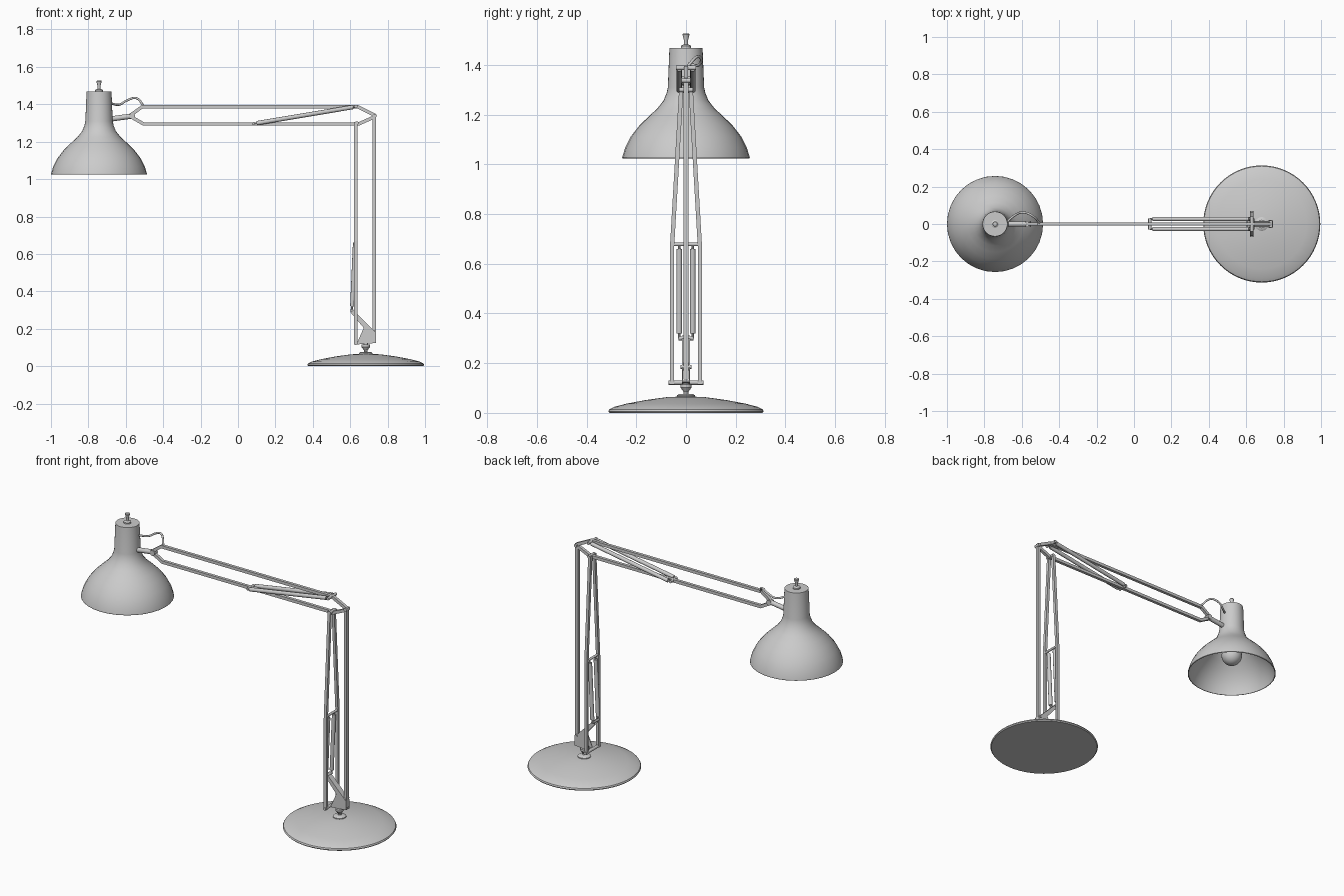
import bpy, bmesh, math
from mathutils import Vector

if "Cube" in bpy.data.objects:
    bpy.data.objects.remove(bpy.data.objects["Cube"])


def finish(name, bm, smooth=False):
    bmesh.ops.recalc_face_normals(bm, faces=bm.faces)
    me = bpy.data.meshes.new(name)
    bm.to_mesh(me)
    bm.free()
    ob = bpy.data.objects.new(name, me)
    bpy.context.collection.objects.link(ob)
    if smooth:
        bpy.ops.object.select_all(action='DESELECT')
        ob.select_set(True)
        bpy.context.view_layer.objects.active = ob
        bpy.ops.object.shade_smooth_by_angle(angle=math.radians(35))
    return ob


def lathe(name, profile, x, segs):
    """Revolve (radius, z) points around the vertical axis at x."""
    bm = bmesh.new()
    vs = [bm.verts.new((r, 0, z)) for r, z in profile]
    es = [bm.edges.new(p) for p in zip(vs, vs[1:])]
    bmesh.ops.spin(bm, geom=vs + es, cent=(0, 0, 0), axis=(0, 0, 1),
                   angle=2 * math.pi, steps=segs)
    bmesh.ops.remove_doubles(bm, verts=bm.verts, dist=1e-5)
    ob = finish(name, bm, True)
    ob.location.x = x
    return ob


def bar(name, pts, normal, w=0.018):
    """Square bar swept with mitred bends along a path lying in one plane."""
    pts, n = [Vector(p) for p in pts], Vector(normal)
    bm = bmesh.new()
    rings = []
    dirs = [(b - a).normalized() for a, b in zip(pts, pts[1:])]
    for i, p in enumerate(pts):
        a, b = dirs[max(i - 1, 0)], dirs[min(i, len(dirs) - 1)]
        t = (a + b).normalized()
        side = n.cross(t).normalized() * (w / 2 / max(t.dot(a), 0.5))
        h = n * (w / 2)
        rings.append([bm.verts.new(p + u * side + v * h)
                      for u, v in ((1, 1), (-1, 1), (-1, -1), (1, -1))])
    for r, s in zip(rings, rings[1:]):
        for k in range(4):
            bm.faces.new((r[k], r[k - 1], s[k - 1], s[k]))
    bm.faces.new(rings[0])
    bm.faces.new(rings[-1])
    return finish(name, bm)


def rod(name, a, b, r, segs=16):
    """Round rod between two points."""
    a, b = Vector(a), Vector(b)
    bm = bmesh.new()
    bmesh.ops.create_cone(bm, cap_ends=True, segments=segs, radius1=r,
                          radius2=r, depth=(b - a).length)
    ob = finish(name, bm, True)
    ob.rotation_euler = (b - a).to_track_quat('Z', 'Y').to_euler()
    ob.location = (a + b) / 2
    return ob


def plate(name, outline, y, t):
    """Flat plate from an (x, z) outline, thickness t along y."""
    bm = bmesh.new()
    f = bm.faces.new([bm.verts.new((x, y - t / 2, z)) for x, z in outline])
    ext = bmesh.ops.extrude_face_region(bm, geom=[f])['geom']
    bmesh.ops.translate(bm, vec=(0, t, 0),
                        verts=[v for v in ext if isinstance(v, bmesh.types.BMVert)])
    return finish(name, bm)


BX, HX = 0.683, -0.743      # base and lamp head axes
X, Y = (1, 0, 0), (0, 1, 0)

# Base and swivel
lathe("base", [(0, 0), (0.308, 0), (0.313, 0.006), (0.309, 0.014), (0.29, 0.024),
               (0.24, 0.037), (0.16, 0.052), (0.08, 0.063), (0, 0.067)], BX, 64)
lathe("swivel", [(0, 0.06), (0.037, 0.062), (0.037, 0.07), (0.03, 0.075),
                 (0.01, 0.077), (0.01, 0.085), (0.023, 0.103), (0.023, 0.115),
                 (0.012, 0.117), (0.012, 0.13), (0, 0.13)], BX, 24)

# Foot bracket: two side plates, a sloping web and a floor
outline = [(0.605, 0.312), (0.602, 0.287), (0.672, 0.205), (0.636, 0.122),
           (0.738, 0.128), (0.738, 0.178)]
for s, side in ((-1, "front"), (1, "back")):
    plate("bracket_" + side, outline, s * 0.0145, 0.005)
plate("bracket_web", [(0.605, 0.312), (0.602, 0.3), (0.73, 0.17), (0.738, 0.178)],
      0, 0.026)
plate("bracket_floor", [(0.636, 0.116), (0.636, 0.122), (0.738, 0.13),
                        (0.738, 0.124)], 0, 0.034)

# Lower arm: splayed pair plus a single rear bar
for s, side in ((-1, "front"), (1, "back")):
    bar("lower_arm_" + side, [(0.63, s * 0.056, 0.115), (0.63, s * 0.056, 0.67),
                              (0.63, s * 0.019, 1.305)], X, 0.017)
    # springs of both arms with their thin end hooks
    y = s * 0.027
    rod("lower_spring_" + side, (0.626, y, 0.66), (0.611, y, 0.32), 0.0115)
    rod("lower_spring_hook_" + side, (0.629, y, 0.678), (0.609, y, 0.3), 0.005, 8)
    rod("upper_spring_" + side, (0.1, y, 1.299), (0.615, y, 1.385), 0.0115)
    rod("upper_spring_hook_" + side, (0.085, y, 1.297), (0.63, y, 1.388), 0.005, 8)
bar("lower_arm_rear", [(0.728, 0, 0.135), (0.728, 0, 1.345)], X, 0.02)

# Cross pins
for name, x, z, half, r in (
        ("foot_pin", 0.63, 0.122, 0.07, 0.009),
        ("lower_spring_top_pin", 0.63, 0.678, 0.056, 0.007),
        ("lower_spring_foot_pin", 0.609, 0.3, 0.03, 0.008),
        ("rear_foot_pin", 0.726, 0.185, 0.022, 0.008),
        ("upper_spring_left_pin", 0.085, 1.297, 0.03, 0.009),
        ("upper_spring_right_pin", 0.63, 1.388, 0.04, 0.009),
        ("elbow_low_pin", 0.635, 1.3, 0.029, 0.009),
        ("elbow_rear_pin", 0.732, 1.338, 0.018, 0.01)):
    rod(name, (x, -half, z), (x, half, z), r)

# Upper arm parallel bars, bent together at the head and at the elbow
bar("upper_arm_top", [(-0.57, 0, 1.345), (-0.512, 0, 1.387), (0.64, 0, 1.387),
                      (0.735, 0, 1.34)], Y)
bar("upper_arm_bottom", [(-0.57, 0, 1.332), (-0.505, 0, 1.295), (0.645, 0, 1.295),
                         (0.735, 0, 1.335)], Y)

# Head joint
rod("head_joint", (-0.685, 0, 1.321), (-0.56, 0, 1.338), 0.014)
rod("head_joint_pin", (-0.566, -0.016, 1.337), (-0.566, 0.016, 1.337), 0.016)

# Shade: open below, with wall thickness
shade = lathe("shade", [(0, 1.469), (0.066, 1.469), (0.067, 1.46), (0.073, 1.31),
                        (0.078, 1.287), (0.09, 1.257), (0.115, 1.225),
                        (0.15, 1.193), (0.188, 1.156), (0.222, 1.112),
                        (0.245, 1.067), (0.256, 1.03), (0.257, 1.025)], HX, 32)
solid = shade.modifiers.new("wall", 'SOLIDIFY')
solid.thickness, solid.offset = 0.005, -1

# Switch on top, socket and bulb inside
lathe("switch", [(0, 1.465), (0.021, 1.467), (0.021, 1.477), (0.008, 1.483),
                 (0.008, 1.498), (0.014, 1.522), (0.012, 1.526), (0, 1.526)], HX, 16)
lathe("socket", [(0, 1.46), (0.035, 1.46), (0.035, 1.22), (0, 1.22)], HX, 24)
lathe("bulb", [(0, 1.235), (0.026, 1.23), (0.03, 1.205)] +
      [(0.06 * math.sin(a), 1.145 + 0.06 * math.cos(a))
       for a in [math.pi * k / 12 for k in range(3, 12)]] + [(0, 1.085)], HX, 24)

# Power cable bowing out from the head to the arm
cu = bpy.data.curves.new("cable", 'CURVE')
cu.dimensions, cu.bevel_depth, cu.bevel_resolution = '3D', 0.006, 2
cu.use_fill_caps = True
path = [(-0.68, 0.012, 1.405), (-0.635, 0.048, 1.398), (-0.595, 0.062, 1.42),
        (-0.545, 0.045, 1.433), (-0.505, 0.005, 1.392)]
sp = cu.splines.new('BEZIER')
sp.bezier_points.add(len(path) - 1)
for bp, co in zip(sp.bezier_points, path):
    bp.co = co
    bp.handle_left_type = bp.handle_right_type = 'AUTO'
sp.resolution_u = 8
bpy.context.collection.objects.link(bpy.data.objects.new("cable", cu))
